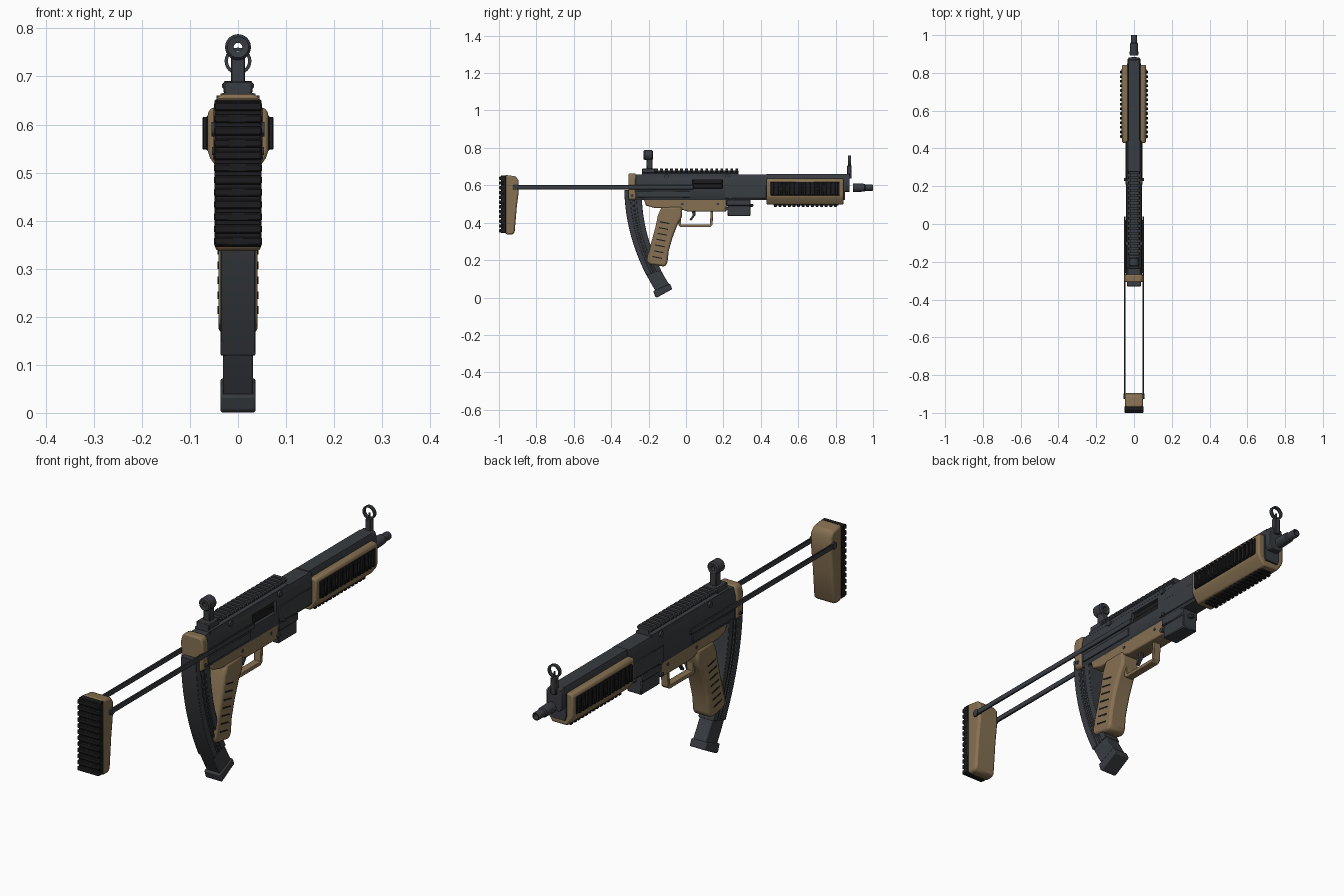
import bpy, bmesh, math
from mathutils import Vector, Matrix


def material(name, rgb):
    m = bpy.data.materials.new(name)
    m.diffuse_color = (*rgb, 1)
    return m


GREY = material("gunmetal", (0.04, 0.045, 0.052))
BLACK = material("black_rubber", (0.012, 0.012, 0.013))
TAN = material("tan_polymer", (0.24, 0.165, 0.085))


def finish(bm, name, mat, bevel=0.0, segs=2):
    bmesh.ops.recalc_face_normals(bm, faces=bm.faces[:])
    me = bpy.data.meshes.new(name)
    bm.to_mesh(me)
    bm.free()
    ob = bpy.data.objects.new(name, me)
    bpy.context.collection.objects.link(ob)
    me.materials.append(mat)
    if bevel:
        b = ob.modifiers.new("bevel", 'BEVEL')
        b.width, b.segments, b.limit_method = bevel, segs, 'ANGLE'
        b.angle_limit = math.radians(35)
    bpy.ops.object.select_all(action='DESELECT')
    bpy.context.view_layer.objects.active = ob
    ob.select_set(True)
    bpy.ops.object.shade_smooth_by_angle(angle=math.radians(35))
    return ob


def add_prism(bm, pts, a, b, axis):
    """Extrude a 2D outline: axis 'x' takes (y, z) points, axis 'y' takes (x, z)."""
    def at(p, d):
        return (d, p[0], p[1]) if axis == 'x' else (p[0], d, p[1])
    f = bm.faces.new([bm.verts.new(at(p, a)) for p in pts])
    ext = bmesh.ops.extrude_face_region(bm, geom=[f])['geom']
    off = Vector((b - a, 0, 0)) if axis == 'x' else Vector((0, b - a, 0))
    bmesh.ops.translate(bm, vec=off, verts=[v for v in ext if isinstance(v, bmesh.types.BMVert)])


def prism(name, pts, a, b, axis, mat, bevel=0.0):
    bm = bmesh.new()
    add_prism(bm, pts, a, b, axis)
    return finish(bm, name, mat, bevel)


def add_box(bm, x, y, z):
    add_prism(bm, [(y[0], z[0]), (y[1], z[0]), (y[1], z[1]), (y[0], z[1])], x[0], x[1], 'x')


def boxes(name, items, mat, bevel=0.0, mirror=False):
    bm = bmesh.new()
    for x, y, z in items:
        add_box(bm, x, y, z)
        if mirror:
            add_box(bm, (-x[0], -x[1]), y, z)
    return finish(bm, name, mat, bevel, 1)


def lathe(name, prof, zc, mat, n=20):
    """Spin a closed (radius, y) outline about the line x=0, z=zc."""
    bm = bmesh.new()
    rings = []
    for i in range(n):
        t = 2 * math.pi * i / n
        rings.append([bm.verts.new((r * math.cos(t), y, zc + r * math.sin(t))) for r, y in prof])
    k = len(prof)
    for i in range(n):
        p, q = rings[i], rings[(i + 1) % n]
        for j in range(k):
            bm.faces.new((p[j], p[(j + 1) % k], q[(j + 1) % k], q[j]))
    return finish(bm, name, mat)


def pins(name, spots, mat):
    """Cross pins through both sides: (y, z, radius, half width)."""
    bm = bmesh.new()
    for y, z, r, hw in spots:
        m = Matrix.Translation((0, y, z)) @ Matrix.Rotation(math.pi / 2, 4, 'Y')
        bmesh.ops.create_cone(bm, cap_ends=True, segments=12, radius1=r, radius2=r, depth=2 * hw, matrix=m)
    return finish(bm, name, mat)


def sym(half):
    return half + [(-x, z) for x, z in reversed(half)]


# Receiver with ejection port cut into the right side
receiver = prism("receiver", sym([(0.036, 0.52), (0.043, 0.53), (0.043, 0.62), (0.033, 0.657)]), -0.28, 0.44, 'y', GREY)
cutter = boxes("port_cutter", [((0.025, 0.08), (0.035, 0.195), (0.582, 0.63))], GREY)
cutter.hide_render = True
mod = receiver.modifiers.new("port", 'BOOLEAN')
mod.operation, mod.object, mod.solver = 'DIFFERENCE', cutter, 'EXACT'
bpy.context.view_layer.objects.active = receiver
bpy.ops.object.modifier_apply(modifier="port")
bpy.data.objects.remove(cutter)
boxes("bolt", [((0.0, 0.034), (0.036, 0.194), (0.583, 0.608)), ((0.0, 0.03), (0.036, 0.194), (0.608, 0.629))], BLACK, 0.002)
boxes("receiver_side_plates", [((0.04, 0.047), (-0.26, 0.02), (0.535, 0.57)),
                               ((0.04, 0.046), (0.21, 0.43), (0.53, 0.60))], GREY, 0.002, True)

# Forward barrel shroud and front block
prism("barrel_shroud", sym([(0.03, 0.52), (0.036, 0.54), (0.036, 0.63), (0.028, 0.66)]), 0.43, 0.85, 'y', GREY)
prism("front_block", sym([(0.024, 0.565), (0.034, 0.58), (0.034, 0.64), (0.026, 0.66)]), 0.83, 0.875, 'y', GREY, 0.003)
lathe("muzzle", [(0.012, 0.893), (0.022, 0.893), (0.023, 0.9), (0.021, 0.955), (0.017, 0.96),
                 (0.017, 0.996), (0.015, 1.0), (0.011, 1.0)], 0.587, GREY)

# Tan rear cap
prism("rear_cap", sym([(0.04, 0.52), (0.05, 0.53), (0.052, 0.63), (0.045, 0.655), (0.034, 0.663)]), -0.308, -0.268, 'y', TAN, 0.006)

# Top rail with teeth
prism("rail_base", sym([(0.036, 0.648), (0.036, 0.664), (0.022, 0.668), (0.022, 0.68)]), -0.235, 0.28, 'y', GREY)
bm = bmesh.new()
for i in range(17):
    y = -0.165 + i * 0.0268
    add_prism(bm, sym([(0.022, 0.668), (0.033, 0.677), (0.033, 0.684), (0.027, 0.691)]), y, y + 0.015, 'y')
finish(bm, "rail_teeth", GREY)
pins("rail_screws", [(-0.105, 0.648, 0.012, 0.045), (0.222, 0.648, 0.012, 0.045)], GREY)

# Rear aperture sight
boxes("rear_sight_post", [((-0.03, 0.03), (-0.235, -0.165), (0.665, 0.69)),
                          ((-0.015, 0.015), (-0.21, -0.178), (0.685, 0.742))], GREY, 0.003)
lathe("rear_sight_drum", [(0.009, -0.224), (0.022, -0.226), (0.027, -0.22), (0.027, -0.182),
                          (0.022, -0.176), (0.009, -0.178)], 0.761, GREY, 24)

# Front ring sight
boxes("front_sight_post", [((-0.012, 0.012), (0.862, 0.885), (0.635, 0.705)),
                           ((-0.004, 0.004), (0.87, 0.878), (0.70, 0.73))], GREY, 0.002)
lathe("front_sight_ring", [(0.021, 0.867), (0.028, 0.867), (0.028, 0.881), (0.021, 0.881)], 0.732, GREY, 24)

# Handguard: tan shell, ribbed side panels, lower rail
prism("handguard", sym([(0.034, 0.497), (0.058, 0.53), (0.063, 0.545), (0.063, 0.625), (0.055, 0.635), (0.03, 0.635)]),
      0.43, 0.842, 'y', TAN, 0.006)
ribs = [((0.055, 0.066), (0.452, 0.822), (0.546, 0.618))]
ribs += [((0.06, 0.074), (0.456 + i * 0.0244, 0.47 + i * 0.0244), (0.548, 0.616)) for i in range(15)]
boxes("handguard_side_panels", ribs, BLACK, 0.002, True)
teeth = [((-0.025, 0.025), (0.468, 0.815), (0.492, 0.51))]
teeth += [((-0.03, 0.03), (0.47 + i * 0.0247, 0.486 + i * 0.0247), (0.485, 0.5)) for i in range(14)]
boxes("handguard_lower_rail", teeth, BLACK, 0.002)

# Tan lower frame, trigger guard and trigger
prism("lower_frame", [(-0.225, 0.525), (-0.215, 0.492), (-0.165, 0.478), (-0.04, 0.475), (0.01, 0.46),
                      (0.215, 0.46), (0.222, 0.525)], -0.036, 0.036, 'x', TAN, 0.005)
prism("trigger_guard", [(-0.04, 0.47), (-0.04, 0.385), (-0.03, 0.376), (0.13, 0.376), (0.142, 0.388), (0.146, 0.47),
                        (0.132, 0.47), (0.128, 0.391), (-0.026, 0.391), (-0.026, 0.47)], -0.016, 0.016, 'x', TAN, 0.002)
prism("trigger", [(0.03, 0.47), (0.036, 0.44), (0.018, 0.415), (0.028, 0.411), (0.05, 0.44), (0.05, 0.47)],
      -0.007, 0.007, 'x', GREY, 0.002)

# Pistol grip with side grooves
prism("grip", [(-0.13, 0.485), (-0.15, 0.44), (-0.165, 0.37), (-0.212, 0.2), (-0.2, 0.178), (-0.115, 0.165),
               (-0.1, 0.18), (-0.092, 0.25), (-0.072, 0.32), (-0.045, 0.39), (-0.022, 0.43), (-0.02, 0.485)],
      -0.041, 0.041, 'x', TAN, 0.012)
bm = bmesh.new()
for i in range(7):
    y, z = -0.178 + i * 0.0065, 0.212 + i * 0.031
    add_prism(bm, [(y, z + 0.004), (y + 0.05, z - 0.006), (y + 0.05, z), (y, z + 0.01)], -0.0425, 0.0425, 'x')
finish(bm, "grip_grooves", BLACK)

# Forward box under the receiver
boxes("forward_box", [((-0.04, 0.04), (0.215, 0.345), (0.49, 0.525)), ((-0.034, 0.034), (0.222, 0.345), (0.435, 0.5)),
                      ((-0.012, 0.012), (0.34, 0.36), (0.485, 0.5))], GREY, 0.004)
pins("frame_pins", [(0.215, 0.475, 0.01, 0.041), (0.17, 0.5, 0.007, 0.038), (-0.02, 0.5, 0.007, 0.038),
                    (-0.288, 0.545, 0.008, 0.054), (0.236, 0.535, 0.008, 0.052)], GREY)


# Curved magazine: bands between a back and a front curve
def bez(p, t):
    return Vector(p[0]) * (1 - t) ** 2 + Vector(p[1]) * 2 * t * (1 - t) + Vector(p[2]) * t * t


BACK = [(-0.33, 0.575), (-0.324, 0.296), (-0.165, 0.035)]
FRONT = [(-0.237, 0.575), (-0.238, 0.302), (-0.088, 0.07)]


def band(name, u0, u1, t1, hw, bevel):
    ts = [t1 * i / 14 for i in range(15)]
    edge = [[tuple(bez(BACK, t).lerp(bez(FRONT, t), u)) for t in ts] for u in (u0, u1)]
    return prism(name, edge[0] + edge[1][::-1], -hw, hw, 'x', GREY, bevel)


band("magazine_body", 0.02, 0.98, 1.0, 0.031, 0.003)
for n, (u0, u1) in enumerate([(0.0, 0.34), (0.46, 0.56), (0.68, 1.0)]):
    band(f"magazine_rib_{n}", u0, u1, 0.84, 0.036, 0.002)
prism("magazine_base", [(-0.175, 0.035), (-0.165, 0.005), (-0.155, 0.0), (-0.073, 0.045), (-0.086, 0.073)],
      -0.036, 0.036, 'x', GREY, 0.004)

# Stock: side rods, shoulder piece, rubber pad with ridges
boxes("stock_rods", [((0.045, 0.053), (-0.925, 0.04), (0.578, 0.601))], GREY, 0.002, True)
prism("shoulder_piece", [(-0.97, 0.345), (-0.955, 0.337), (-0.925, 0.337), (-0.916, 0.35), (-0.905, 0.48), (-0.895, 0.56),
                         (-0.895, 0.625), (-0.91, 0.648), (-0.97, 0.656)], -0.048, 0.048, 'x', TAN, 0.009)
pins("stock_pivots", [(-0.912, 0.59, 0.015, 0.055)], GREY)
pad = [((-0.049, 0.049), (-0.99, -0.962), (0.345, 0.652))]
pad += [((-0.05, 0.05), (-1.0, -0.97), (0.348 + i * 0.0255, 0.366 + i * 0.0255)) for i in range(12)]
boxes("shoulder_pad", pad, BLACK, 0.003)
